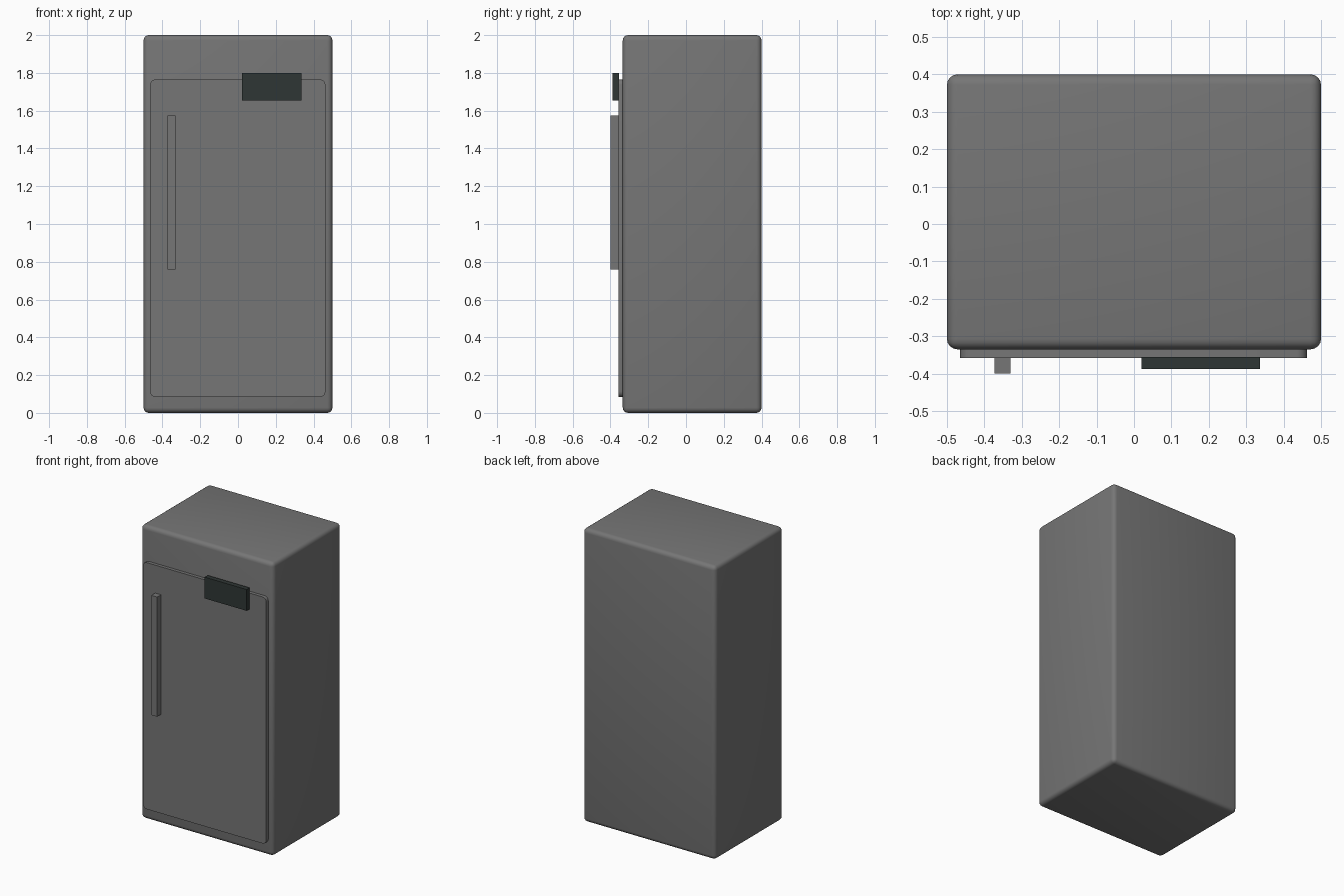
import bpy
import bmesh
from mathutils import Vector

cube = bpy.data.objects.get("Cube")
if cube:
    bpy.data.objects.remove(cube, do_unlink=True)


def material(name, rgb):
    mat = bpy.data.materials.new(name)
    mat.use_nodes = True
    mat.diffuse_color = (*rgb, 1)
    mat.node_tree.nodes["Principled BSDF"].inputs["Base Color"].default_value = (*rgb, 1)
    return mat


def box(name, low, high, mat, radius=0, segments=4, corners_only=False):
    """Box between two corners; rounds all edges, or just those running front to back."""
    low, high = Vector(low), Vector(high)
    bm = bmesh.new()
    bmesh.ops.create_cube(bm, size=1)
    bmesh.ops.scale(bm, vec=high - low, verts=bm.verts)
    if radius:
        edges = [e for e in bm.edges if not corners_only
                 or abs(e.verts[0].co.y - e.verts[1].co.y) > 0.001]
        bmesh.ops.bevel(bm, geom=edges, offset=radius, segments=segments,
                        profile=0.5, affect='EDGES')
    mesh = bpy.data.meshes.new(name)
    bm.to_mesh(mesh)
    bm.free()
    mesh.materials.append(mat)
    obj = bpy.data.objects.new(name, mesh)
    obj.location = (low + high) / 2
    bpy.context.collection.objects.link(obj)
    if radius:
        bpy.ops.object.select_all(action='DESELECT')
        obj.select_set(True)
        bpy.context.view_layer.objects.active = obj
        bpy.ops.object.shade_smooth_by_angle(angle=0.6)
    return obj


grey = material("appliance_grey", (0.18, 0.18, 0.18))
dark = material("dark_panel", (0.028, 0.037, 0.035))

# Rounded cabinet
box("cabinet", (-0.5, -0.335, 0), (0.5, 0.4, 2), grey, radius=0.028)
# Thin door slab, set slightly into the cabinet, with rounded corners
box("door", (-0.465, -0.358, 0.085), (0.463, -0.32, 1.765), grey,
    radius=0.028, corners_only=True)
# Vertical handle bar
box("handle", (-0.373, -0.4, 0.76), (-0.33, -0.355, 1.575), grey)
# Control panel overlapping the top of the door
box("control_panel", (0.02, -0.388, 1.655), (0.337, -0.355, 1.8), dark)
